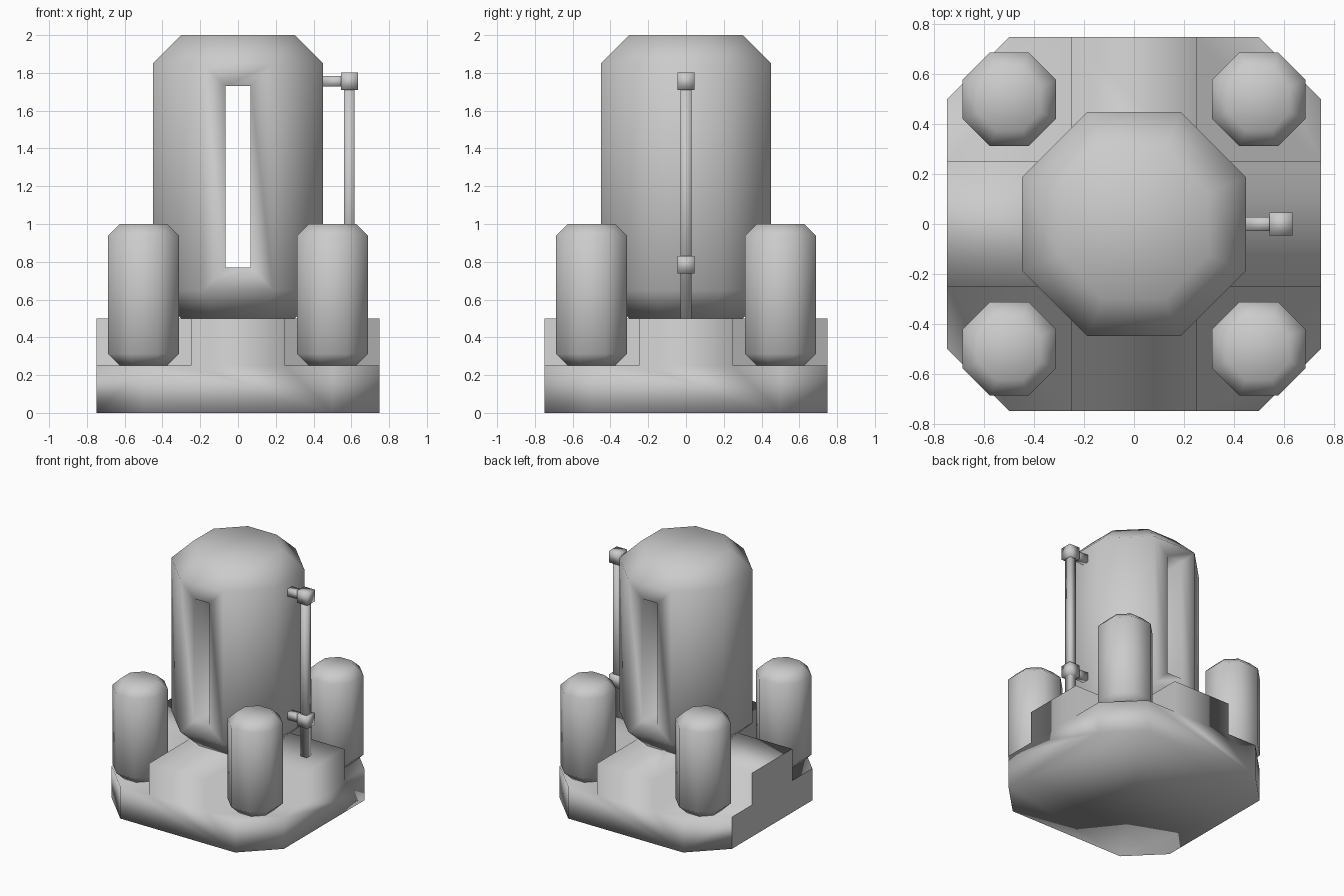
import bpy, bmesh
from math import pi, sin, cos
from mathutils import Matrix, Vector

if "Cube" in bpy.data.objects:
    bpy.data.objects.remove(bpy.data.objects["Cube"])


def finish(name, bm):
    """Merge, orient and smooth a bmesh, then link it as an object."""
    bmesh.ops.remove_doubles(bm, verts=bm.verts[:], dist=1e-4)
    bmesh.ops.recalc_face_normals(bm, faces=bm.faces[:])
    for f in bm.faces:
        f.smooth = True
    mesh = bpy.data.meshes.new(name)
    bm.to_mesh(mesh)
    bm.free()
    obj = bpy.data.objects.new(name, mesh)
    bpy.context.collection.objects.link(obj)
    return obj


def octagon_drum(apothem, z0, z1, chamfer, center=(0, 0)):
    """Eight-sided drum with chamfered ends."""
    bm = bmesh.new()
    profile = [(apothem - chamfer, z0), (apothem, z0 + chamfer),
               (apothem, z1 - chamfer), (apothem - chamfer, z1)]
    rings = []
    for a, z in profile:
        r = a / cos(pi / 8)
        rings.append([bm.verts.new((center[0] + r * cos(pi / 8 + i * pi / 4),
                                    center[1] + r * sin(pi / 8 + i * pi / 4), z))
                      for i in range(8)])
    bm.faces.new(rings[0][::-1])
    bm.faces.new(rings[-1])
    for low, high in zip(rings, rings[1:]):
        for i in range(8):
            j = (i + 1) % 8
            bm.faces.new((low[i], low[j], high[j], high[i]))
    bm.normal_update()
    return bm


def box(name, lo, hi):
    lo, hi = Vector(lo), Vector(hi)
    size = hi - lo
    bm = bmesh.new()
    bmesh.ops.create_cube(bm, size=1, matrix=Matrix.Translation((lo + hi) / 2)
                          @ Matrix.Diagonal((*size, 1)))
    return finish(name, bm)


# Base: cut-corner slab with a raised cross, one quarter turned four times
A, B, C, H, T = 0.25, 0.5, 0.75, 0.25, 0.5
quarter = [
    [(C, -B, 0), (C, B, 0), (C, B, H), (C, A, H), (C, A, T), (C, -A, T), (C, -A, H), (C, -B, H)],
    [(C, B, 0), (B, C, 0), (B, C, H), (C, B, H)],
    [(A, A, H), (C, A, H), (C, B, H), (B, C, H), (A, C, H)],
    [(A, A, H), (C, A, H), (C, A, T), (A, A, T)],
    [(A, A, H), (A, C, H), (A, C, T), (A, A, T)],
]
bm = bmesh.new()
bottom, top = [], []
for k in range(4):
    turn = Matrix.Rotation(k * pi / 2, 3, 'Z')
    for face in quarter:
        bm.faces.new([bm.verts.new(turn @ Vector(p)) for p in face])
    bottom += [turn @ Vector(p) for p in ((C, B, 0), (B, C, 0))]
    top += [turn @ Vector(p) for p in ((C, -A, T), (C, A, T), (A, A, T))]
for outline in (bottom, top):
    bm.faces.new([bm.verts.new(p) for p in outline])
base = finish("base", bm)
for p in base.data.polygons:
    if p.normal.x < -0.99 and p.center.x < -0.7:
        p.use_smooth = False

# Main tank with a slot passing from front to back
bm = octagon_drum(0.45, 0.5, 2.0, 0.15)
ends = [f for f in bm.faces if abs(f.normal.y) > 0.99]
bmesh.ops.inset_individual(bm, faces=ends, thickness=0.12, use_even_offset=True)
rims = [e for f in ends for e in f.edges]
bmesh.ops.delete(bm, geom=ends, context='FACES_ONLY')
bmesh.ops.bridge_loops(bm, edges=rims)
finish("main_tank", bm)

# Four small corner tanks
for sx in (-1, 1):
    for sy in (-1, 1):
        finish("corner_tank", octagon_drum(0.1875, 0.25, 1.0, 0.0625, (sx * 0.5, sy * 0.5)))

# Side pipe with two couplings and the stubs into the tank
X, R, F = 0.59, 0.028, 0.046
box("side_pipe", (X - R, -R, 0.5), (X + R, R, 1.755))
for z in (0.785, 1.755):
    box("pipe_coupling", (X - F, -F, z - F), (X + F, F, z + F))
    box("pipe_stub", (0.45, -R, z - R), (X, R, z + R))
